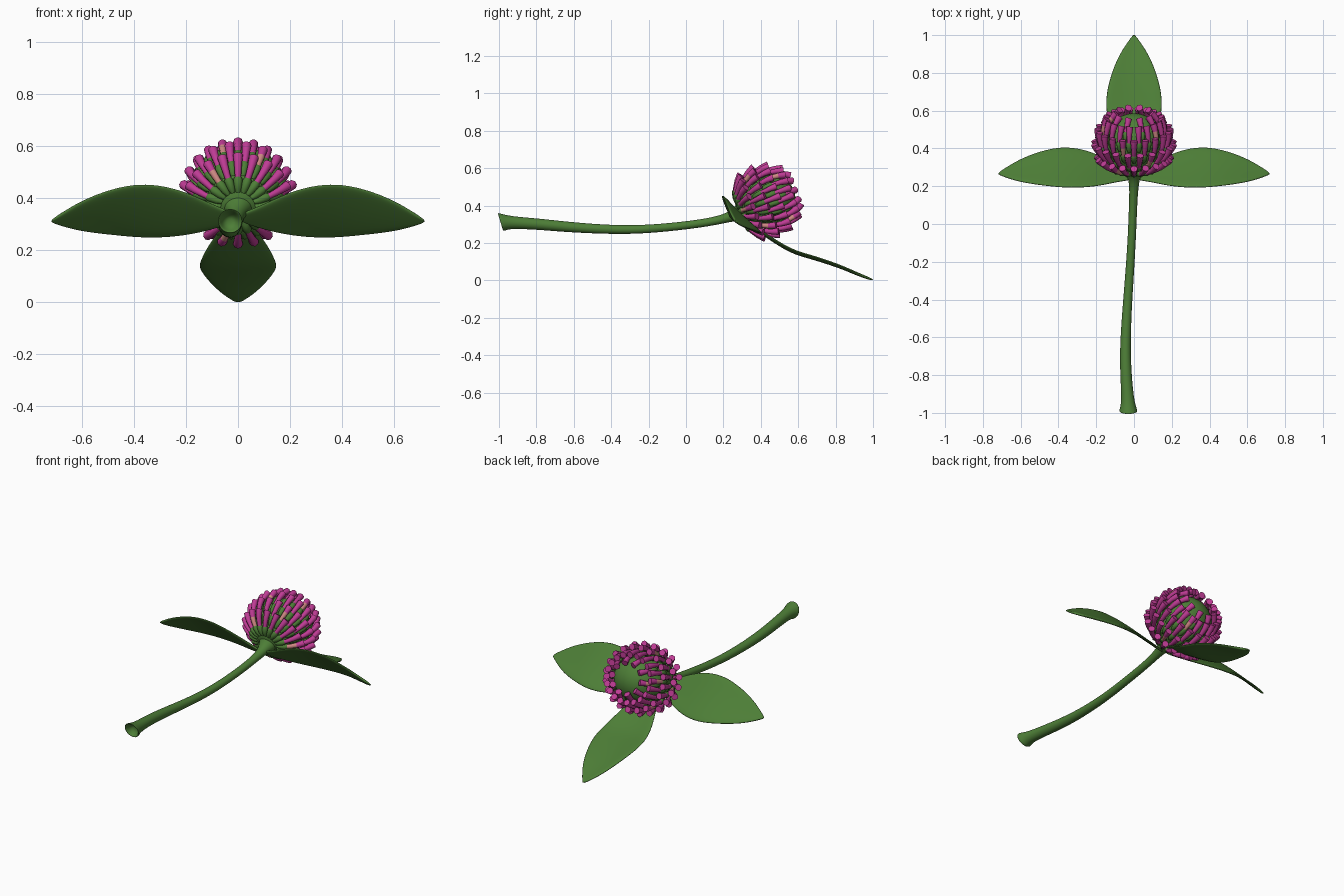
import bpy, bmesh, math
from mathutils import Vector

if "Cube" in bpy.data.objects:
    bpy.data.objects.remove(bpy.data.objects["Cube"])


def material(name, rgb):
    m = bpy.data.materials.new(name)
    m.diffuse_color = (*rgb, 1)
    m.use_nodes = True
    m.node_tree.nodes["Principled BSDF"].inputs["Base Color"].default_value = m.diffuse_color
    return m


GREEN = material("leaf green", (0.075, 0.21, 0.038))
PINK = material("clover pink", (0.52, 0.045, 0.30))
SALMON = material("pale salmon", (0.62, 0.25, 0.23))


def finish(bm, name, mats, subsurf=0, thickness=0):
    bmesh.ops.recalc_face_normals(bm, faces=bm.faces)
    me = bpy.data.meshes.new(name)
    bm.to_mesh(me)
    bm.free()
    ob = bpy.data.objects.new(name, me)
    bpy.context.collection.objects.link(ob)
    for m in mats:
        me.materials.append(m)
    for p in me.polygons:
        p.use_smooth = True
    if thickness:
        s = ob.modifiers.new("thickness", 'SOLIDIFY')
        s.thickness, s.offset = thickness, 0
    if subsurf:
        s = ob.modifiers.new("smooth", 'SUBSURF')
        s.levels = s.render_levels = subsurf
    return ob


def tube(bm, pts, radii, side, sides=8, mats=None, tangent=None):
    """Sweep a circle along pts; side is a vector across the path."""
    rings = []
    for i, (p, r) in enumerate(zip(pts, radii)):
        t = tangent or (pts[min(i + 1, len(pts) - 1)] - pts[max(i - 1, 0)]).normalized()
        n = t.cross(side).normalized()
        rings.append([bm.verts.new(p + (side * math.cos(a) + n * math.sin(a)) * r)
                      for a in (2 * math.pi * k / sides for k in range(sides))])
    for i in range(len(rings) - 1):
        for k in range(sides):
            j = (k + 1) % sides
            f = bm.faces.new((rings[i][k], rings[i][j], rings[i + 1][j], rings[i + 1][k]))
            f.material_index = mats[i] if mats else 0
    return rings


# Stem with a hollow flared cut end
X = Vector((1, 0, 0))
path = [(-.03, -.955, .31, .012), (-.03, -.965, .31, .030), (-.03, -.99, .313, .042),
        (-.03, -.995, .313, .051), (-.03, -.98, .312, .049), (-.032, -.94, .31, .035),
        (-.043, -.8, .302, .032), (-.047, -.65, .287, .030), (-.037, -.45, .273, .026),
        (-.022, -.25, .270, .024), (-.010, -.05, .288, .023), (-.005, .1, .307, .023),
        (0, .2, .328, .025), (0, .25, .348, .035), (0, .29, .375, .06)]
bm = bmesh.new()
rings = tube(bm, [Vector(p[:3]) for p in path], [p[3] for p in path], X, 10,
             tangent=Vector((0, 1, 0)))
for ring in rings[2:5]:
    for v in ring:  # slanted cut
        v.co.y -= (v.co.z - .313) * .3
bm.faces.new(rings[0])
finish(bm, "stem", [GREEN], subsurf=2)

# Flower head core: egg-shaped, tilted along the axis
A = Vector((0, .93, .36)).normalized()
B = Vector((0, -A.z, A.y))
C = Vector((0, .425, .422))
R = .148
WIDE = 1.08


def polar(theta, phi, r):
    d = -math.cos(theta) * A * 1.06 + math.sin(theta) * (
        math.cos(phi) * WIDE * X + math.sin(phi) * B)
    return C + d * r


bm = bmesh.new()
bmesh.ops.create_uvsphere(bm, u_segments=32, v_segments=18, radius=R)
for v in bm.verts:
    x, y, z = v.co
    v.co = C + x * WIDE * X + y * B + z * A * 1.1
finish(bm, "flower_core", [GREEN])

# Florets: green calyx, pink flared tube, in staggered rings round the core
calyxes, petals = bmesh.new(), bmesh.new()
for row, (start, span, lift, n) in enumerate([(24, 46, .044, 20), (48, 44, .044, 20),
                                              (72, 42, .042, 20), (94, 42, .040, 20),
                                              (114, 38, .032, 10)]):
    for k in range(n):
        phi = 2 * math.pi * (k + .5 * (row % 2)) / n
        side = -math.sin(phi) * X + math.cos(phi) * B

        def at(s):
            return polar(math.radians(start + span * s), phi,
                         R + .004 + lift * max(s, 0) ** 1.2)

        tube(calyxes, [at(s) for s in (-.03, .12, .36, .42)],
             [.008, .015, .0175, .013], side)
        pale = (k * 3 + row * 5) % 7 == 0
        tip = tube(petals, [at(s) for s in (.3, .5, .75, .93, 1)],
                   [.012, .0125, .015, .018, .019], side,
                   mats=[1 if pale else 0, 1 if pale else 0, 0, 0])
        petals.faces.new(tip[-1])
finish(calyxes, "floret_calyxes", [GREEN])
ob = finish(petals, "floret_petals", [PINK, SALMON])
bpy.context.view_layer.objects.active = ob
ob.select_set(True)
bpy.ops.object.shade_smooth_by_angle(angle=math.radians(50))

# Leaves: half widths along the length
WIDTHS = [.022, .065, .114, .147, .153, .134, .104, .064, .004]


def leaf(name, centre, across, cup):
    """centre: nine midrib points; cup: offset of the edges from the midrib."""
    bm = bmesh.new()
    rows = []
    for p, w in zip(centre, WIDTHS):
        rows.append([bm.verts.new(Vector(p) + across * (w * c) + cup * (w / .15 * c * c))
                     for c in (-1, -.5, 0, .5, 1)])
    for a, b in zip(rows, rows[1:]):
        for i in range(4):
            bm.faces.new((a[i], a[i + 1], b[i + 1], b[i]))
    return finish(bm, name, [GREEN], subsurf=2, thickness=.014)


for s, name in ((1, "right_leaf"), (-1, "left_leaf")):
    mid = [(.01, .25, .325), (.09, .268, .326), (.18, .280, .336), (.28, .292, .345),
           (.38, .297, .349), (.47, .294, .346), (.56, .286, .336), (.64, .276, .324),
           (.72, .266, .312)]
    leaf(name, [(s * x, y, z) for x, y, z in mid],
         Vector((0, .72, -.69)), Vector((0, .004, .004)))

back = [(0, .27, .335), (0, .36, .282), (0, .46, .215), (0, .56, .150), (0, .66, .122),
        (0, .75, .095), (0, .84, .064), (0, .92, .030), (0, 1.003, .001)]
leaf("back_leaf", back, X, Vector((0, .006, .012)))
